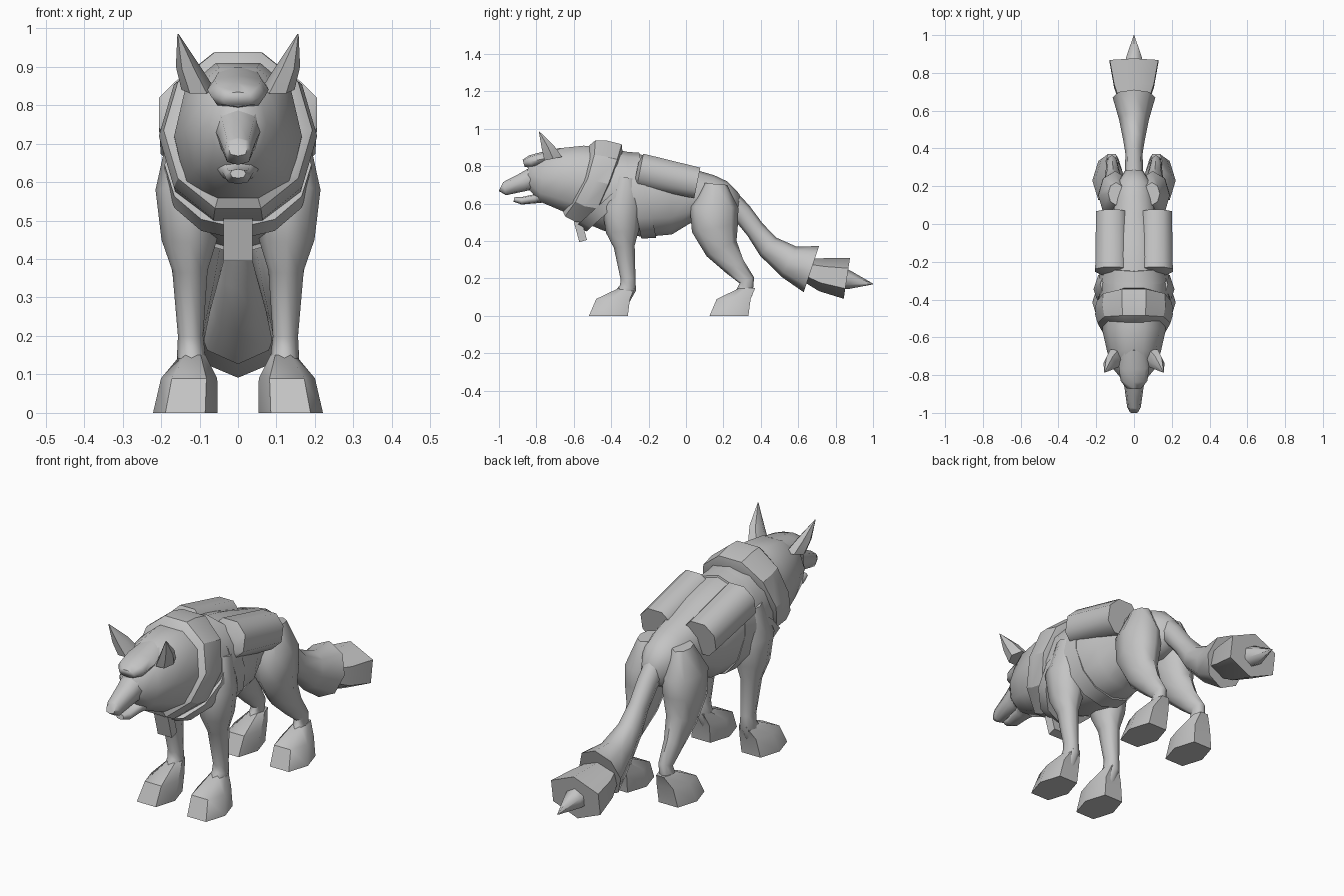
import bpy
import bmesh
import math
from mathutils import Vector

default_cube = bpy.data.objects.get("Cube")
if default_cube:
    bpy.data.objects.remove(default_cube, do_unlink=True)

# One flat colour for everything
grey = bpy.data.materials.new("light_grey")
grey.use_nodes = True
colour = (.55, .55, .55, 1)
grey.diffuse_color = colour
grey.node_tree.nodes["Principled BSDF"].inputs["Base Color"].default_value = colour


def finish(name, bm, crease):
    """Turn a bmesh into a named, shaded object."""
    bmesh.ops.recalc_face_normals(bm, faces=bm.faces[:])
    mesh = bpy.data.meshes.new(name)
    bm.to_mesh(mesh)
    bm.free()
    mesh.materials.append(grey)
    mesh.polygons.foreach_set("use_smooth", [True] * len(mesh.polygons))
    mesh.set_sharp_from_angle(angle=math.radians(crease))
    obj = bpy.data.objects.new(name, mesh)
    bpy.context.collection.objects.link(obj)


def ring_axis(points, index):
    """Direction across the path, in the y-z plane."""
    before = points[max(index - 1, 0)]
    after = points[min(index + 1, len(points) - 1)]
    along = after - before
    return Vector((-along.y, along.x)).normalized()


def tube(name, path, ratio=1, x=0, lean=0, axis=None, sides=8, square=1,
         turn=0, bow=0, crease=60):
    """Skin rings along a side-view path of (y, z, radius).

    ratio: ring width over its depth.  x, lean: sideways start and drift.
    axis: fixed ring direction.  square: below one makes boxier rings.
    bow: pushes the flanks of the first ring along y."""
    bm = bmesh.new()
    points = [Vector(p[:2]) for p in path]
    last = len(path) - 1
    loops = []
    for index, centre in enumerate(points):
        radius = path[index][2]
        across = Vector(axis).normalized() if axis else ring_axis(points, index)
        part = index / last
        loop = []
        for k in range(sides):
            angle = math.tau * (k + turn) / sides
            c, s = (math.copysign(abs(v) ** square, v)
                    for v in (math.cos(angle), math.sin(angle)))
            spot = centre + across * radius * s
            flank = bow * (1 - part) * c * c
            loop.append(bm.verts.new((x + lean * part + radius * ratio * c,
                                      spot.x + flank, spot.y)))
        loops.append(loop)
    for low, high in zip(loops, loops[1:]):
        for k in range(sides):
            j = (k + 1) % sides
            bm.faces.new((low[k], low[j], high[j], high[k]))
    bm.faces.new(loops[0])
    bm.faces.new(loops[-1])
    finish(name, bm, crease)


def pair(name, path, x, lean=0, **options):
    """Matching left and right parts."""
    for label, side in (("left", 1), ("right", -1)):
        tube(label + "_" + name, path, x=side * x, lean=side * lean, **options)


# Torso, chest to rump
tube("torso", [
    (-.55, .69, .18), (-.4, .67, .22), (-.2, .635, .215), (-.08, .63, .195),
    (.03, .64, .145), (.12, .62, .135), (.2, .6, .12), (.28, .59, .06),
], ratio=.83, sides=12, square=.9)

# Head widening into the furry neck
tube("head", [
    (-.85, .755, .055), (-.81, .75, .09), (-.77, .735, .13),
    (-.68, .735, .17), (-.57, .72, .2), (-.48, .71, .2),
], ratio=.83, sides=10, square=.9)

# Forehead ridge over the eyes
tube("brow", [(-.868, .815, .02), (-.83, .825, .034), (-.76, .84, .038), (-.66, .87, .03)],
     ratio=2.1, square=.8)

tube("snout", [
    (-.99, .69, .025), (-.97, .68, .036), (-.87, .715, .05), (-.79, .745, .065),
], square=.7)

tube("lower_jaw", [
    (-.92, .622, .012), (-.88, .615, .02), (-.81, .625, .024), (-.75, .65, .045),
], ratio=1.7, square=.8)

pair("ear", [(-.71, .84, .055), (-.737, .9, .04), (-.785, .985, .002)],
     x=.103, lean=.053, ratio=.8, axis=(1, .2), sides=6, crease=45)

# Bushy tail in three overlapping tiers
tube("tail_base", [
    (.2, .65, .06), (.3, .55, .055), (.37, .46, .052), (.44, .37, .065),
    (.55, .29, .09), (.67, .25, .13),
], ratio=.87)
tube("tail_middle", [(.63, .25, .06), (.73, .22, .09), (.86, .2, .11)],
     ratio=1.35, sides=6, turn=.5)
tube("tail_tip", [(.82, .205, .06), (.88, .19, .047), (1, .17, .002)],
     sides=6, turn=.5)

# Front legs, shoulder to ankle
pair("front_leg", [
    (-.32, .74, .06), (-.345, .58, .105), (-.34, .45, .088), (-.33, .37, .056),
    (-.31, .2, .04), (-.31, .15, .045), (-.35, .09, .05),
], x=.13, lean=-.01, ratio=.82)

# Hind legs, haunch to ankle
pair("hind_leg", [
    (.16, .705, .06), (.15, .58, .13), (.155, .47, .125), (.19, .36, .09),
    (.26, .265, .058), (.325, .19, .042), (.315, .13, .045), (.28, .08, .05),
], x=.095, lean=.03, ratio=.69)

# Paws share one shape, measured from the heel
for name, heel in (("front_paw", -.31), ("hind_paw", .335)):
    pair(name, [
        (heel - .005, .15, .045), (heel - .08, .09, .1), (heel - .105, 0, .115),
    ], x=.117, lean=.02, ratio=.73, axis=(1, 0), sides=6, square=.7, crease=40)

# Saddle packs on either side of the spine
pair("pack", [(-.265, .765, .06), (-.245, .78, .095), (.06, .71, .09)],
     x=.117, axis=(.2, 1), turn=.5, square=.9, crease=50)

# Scarf flaring from the neck over the shoulders
tube("scarf", [
    (-.6, .735, .19), (-.57, .735, .23), (-.51, .72, .245),
    (-.43, .705, .24), (-.41, .7, .2),
], ratio=.84, axis=(.4, 1), sides=10, bow=.06, crease=30)

# Harness straps
tube("chest_strap", [(-.405, .645, .245), (-.35, .615, .245)],
     ratio=.78, axis=(1, .9), sides=12)
tube("girth_strap", [(-.285, .645, .237), (-.205, .645, .232)],
     ratio=.78, axis=(-.2, 1), sides=12, square=.9)

# Hanging tab at the chest
tube("chest_tab", [(-.58, .51, .03), (-.55, .4, .03)],
     ratio=1.8, sides=4, turn=.5)
